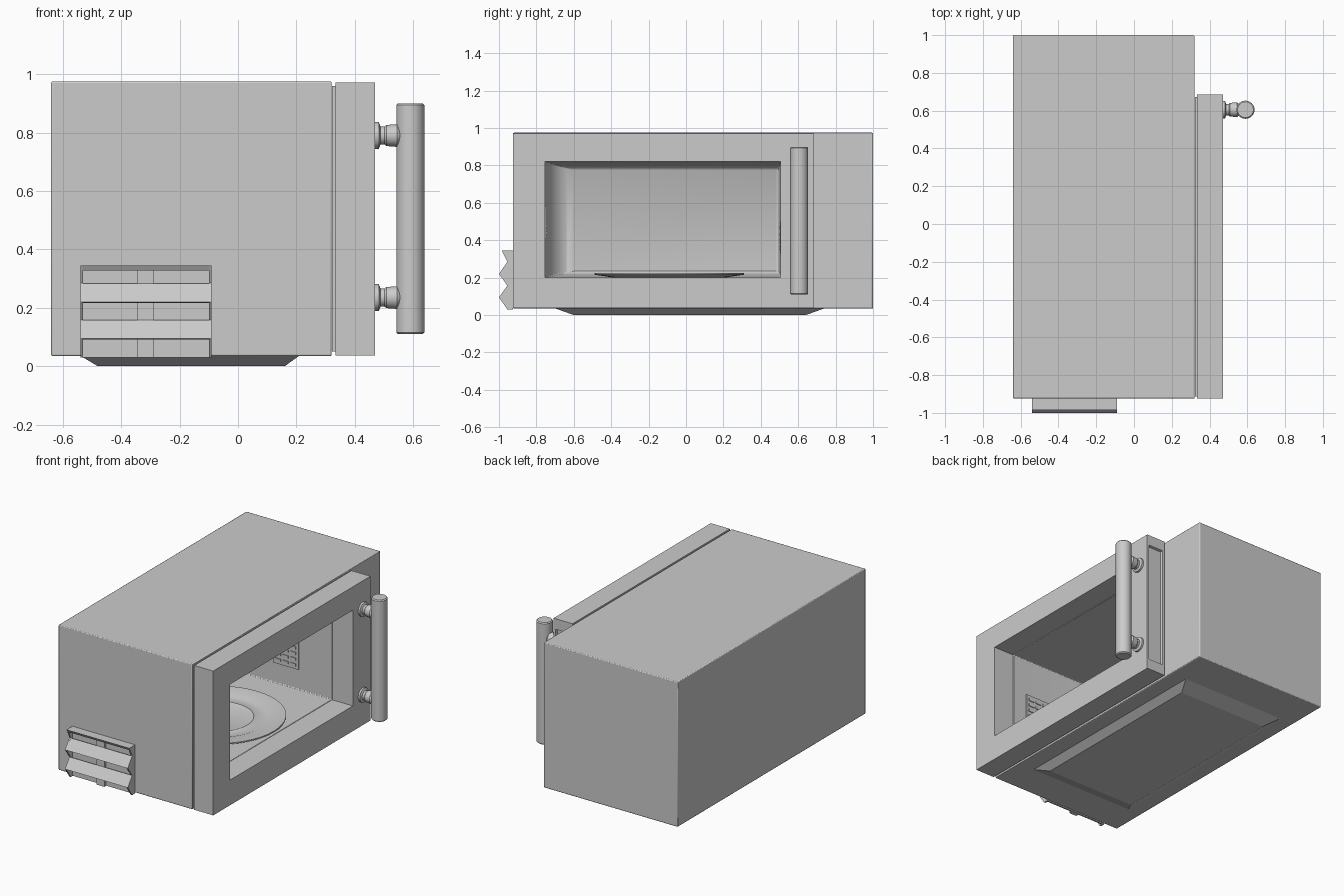
import bpy, bmesh, math
from mathutils import Matrix, Vector

old = bpy.data.objects.get("Cube")
if old:
    bpy.data.objects.remove(old)

grey = bpy.data.materials.new("warm_grey_metal")
grey.use_nodes = True
colour = (0.6, 0.6, 0.6, 1)
grey.diffuse_color = colour
grey.node_tree.nodes["Principled BSDF"].inputs["Base Color"].default_value = colour


def finish(name, bm, bevel=0, smooth=False):
    bmesh.ops.recalc_face_normals(bm, faces=bm.faces)
    mesh = bpy.data.meshes.new(name)
    bm.to_mesh(mesh)
    bm.free()
    mesh.materials.append(grey)
    ob = bpy.data.objects.new(name, mesh)
    bpy.context.collection.objects.link(ob)
    if bevel:
        mod = ob.modifiers.new("soft_edges", "BEVEL")
        mod.width, mod.segments, mod.limit_method = bevel, 2, "ANGLE"
        mod.angle_limit = math.radians(40)
    if smooth:
        bpy.ops.object.select_all(action="DESELECT")
        ob.select_set(True)
        bpy.context.view_layer.objects.active = ob
        bpy.ops.object.shade_smooth_by_angle(angle=math.radians(35))
    return ob


def loft(rings, closed=False):
    """Join rings of points; cap both ends, or close the loop."""
    bm = bmesh.new()
    loops = [[bm.verts.new(p) for p in ring] for ring in rings]
    n = len(loops[0])
    pairs = list(zip(loops, loops[1:]))
    if closed:
        pairs.append((loops[-1], loops[0]))
    else:
        bm.faces.new(loops[0])
        bm.faces.new(loops[-1])
    for a, b in pairs:
        for i in range(n):
            j = (i + 1) % n
            bm.faces.new((a[i], a[j], b[j], b[i]))
    return bm


def rect_x(x, y0, y1, z0, z1):
    return [(x, y0, z0), (x, y1, z0), (x, y1, z1), (x, y0, z1)]


def rect_z(z, x0, x1, y0, y1):
    return [(x0, y0, z), (x1, y0, z), (x1, y1, z), (x0, y1, z)]


def box(name, x0, x1, y0, y1, z0, z1):
    return finish(name, loft([rect_z(z0, x0, x1, y0, y1), rect_z(z1, x0, x1, y0, y1)]))


def lathe(name, profile, origin, axis="Z", steps=32):
    """Turn (radius, height) points about an axis through origin."""
    rings = [[(r * math.cos(2 * math.pi * i / steps), r * math.sin(2 * math.pi * i / steps), h)
              for i in range(steps)] for r, h in profile]
    bm = loft(rings)
    if axis == "X":
        bm.transform(Matrix.Rotation(math.pi / 2, 4, "Y"))
    bm.transform(Matrix.Translation(Vector(origin)))
    return finish(name, bm, smooth=True)


def extrude_yz(name, points, x0, x1):
    return finish(name, loft([[(x, y, z) for y, z in points] for x in (x0, x1)]))


# Oven body: outer shell folded inward into a cavity with a rounded back
FRONT, BACK = -0.925, 1.0
rings = [rect_x(-0.64, FRONT, BACK, 0.035, 0.975),
         rect_x(0.32, FRONT, BACK, 0.035, 0.975),
         rect_x(0.32, -0.755, 0.51, 0.2, 0.82)]
for i in range(7):
    a = i / 6 * math.pi / 2
    s = 1 - math.cos(a)
    rings.append(rect_x(-0.35 - 0.2 * math.sin(a), -0.755 + 0.155 * s, 0.51 - 0.02 * s,
                        0.2 + 0.035 * s, 0.82 - 0.045 * s))
finish("oven_body", loft(rings), bevel=0.005, smooth=True)

# Door frame: a rectangular ring with a shadow groove behind it
door = loft([rect_x(0.322, -0.755, 0.505, 0.2, 0.82),
             rect_x(0.322, -0.913, 0.673, 0.05, 0.96),
             rect_x(0.334, -0.913, 0.673, 0.05, 0.96),
             rect_x(0.334, FRONT, 0.685, 0.037, 0.972),
             rect_x(0.47, FRONT, 0.685, 0.037, 0.972),
             rect_x(0.47, -0.755, 0.505, 0.2, 0.82)], closed=True)
bmesh.ops.recalc_face_normals(door, faces=door.faces)
# Sunken panel in the free edge of the door
edge = [f for f in door.faces if f.calc_center_median().y > 0.68 and f.normal.y > 0.9]
bmesh.ops.inset_region(door, faces=edge, thickness=0.02)
for axis in ("z",):
    mid = 0.505
    for v in edge[0].verts:
        v.co.z = mid + (v.co.z - mid) * 0.88
bmesh.ops.inset_region(door, faces=edge, thickness=0.006, depth=-0.015)
finish("door_frame", door)

# Upright handle with two turned mounts
lathe("handle_bar", [(0.042, 0.11), (0.048, 0.116), (0.048, 0.894), (0.042, 0.9)],
      (0.59, 0.605, 0))
for label, z in (("lower", 0.235), ("upper", 0.79)):
    lathe(label + "_handle_mount",
          [(0.046, 0), (0.046, 0.012), (0.031, 0.018), (0.031, 0.032), (0.036, 0.038),
           (0.039, 0.075), (0.028, 0.09)], (0.47, 0.605, z), "X")

# Tapered base pan
finish("base_pan", loft([rect_z(0, -0.48, 0.16, -0.6, 0.64),
                         rect_z(0.036, -0.54, 0.21, -0.7, 0.74)]))

# Turntable plate with a raised rim
lathe("turntable_plate",
      [(0.3, 0.0), (0.4, 0.015), (0.4, 0.023), (0.3, 0.016), (0.28, 0.008),
       (0.22, 0.008), (0.21, 0.012), (0.2, 0.008)], (-0.08, -0.09, 0.201), steps=48)

# Louvred vent on the front side: zigzag end plates, slats and posts
VX0, VX1 = -0.54, -0.09
zigzag = [(FRONT, 0.345), (-0.985, 0.345), (-0.955, 0.285), (-1.0, 0.22), (-0.955, 0.157),
          (-1.0, 0.095), (-0.955, 0.03), (FRONT, 0.03)]
extrude_yz("vent_end_right", zigzag, VX0, VX0 + 0.01)
extrude_yz("vent_end_left", zigzag, VX1 - 0.01, VX1)
extrude_yz("vent_top_lip", [(FRONT, 0.345), (-0.985, 0.345), (-0.975, 0.328), (FRONT, 0.328)],
           VX0, VX1)
for i, z in enumerate((0.22, 0.095)):
    extrude_yz("vent_slat_%d" % (i + 1),
               [(-0.955, z + 0.063), (-1.0, z), (-0.985, z - 0.004), (-0.94, z + 0.055)],
               VX0, VX1)
box("vent_backing", VX0, VX1, -0.935, FRONT, 0.03, 0.345)
box("vent_post", -0.345, -0.29, -0.955, FRONT, 0.03, 0.335)

# Slotted grilles on the cavity side walls
for label, y, x, z in (("right", -0.752, 0.04, 0.41), ("left", 0.507, -0.1, 0.33)):
    box(label + "_grille_plate", x, x + 0.18, y - 0.004, y + 0.004, z, z + 0.17)
    for row in range(4):
        for col in range(3):
            sx, sz = x + 0.015 + col * 0.055, z + 0.02 + row * 0.037
            box("%s_grille_rib_%d" % (label, row * 3 + col + 1),
                sx, sx + 0.04, y - 0.009, y + 0.009, sz, sz + 0.016)
